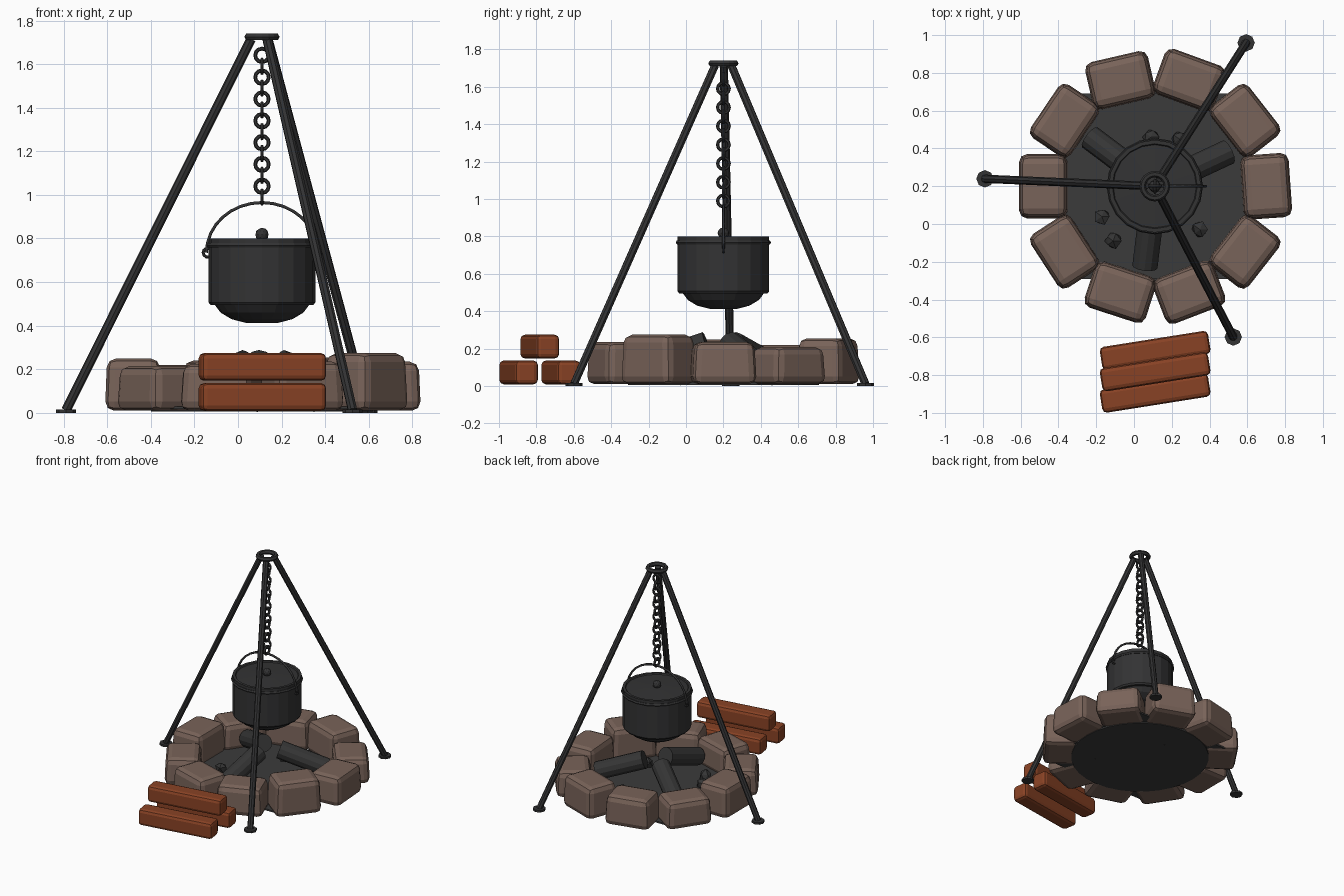
import bpy, bmesh, math, random
from math import radians, sin, cos, pi
from mathutils import Vector, Matrix

if "Cube" in bpy.data.objects:
    bpy.data.objects.remove(bpy.data.objects["Cube"])
random.seed(4)
CX, CY = 0.11, 0.20          # middle of the fire


def material(name, rgb):
    m = bpy.data.materials.new(name)
    m.use_nodes = True
    m.diffuse_color = (*rgb, 1)
    m.node_tree.nodes["Principled BSDF"].inputs["Base Color"].default_value = (*rgb, 1)
    return m


STONE = material("brown stone", (0.19, 0.125, 0.1))
WOOD = material("red brown wood", (0.25, 0.055, 0.018))
IRON = material("black iron", (0.033, 0.033, 0.034))
ASH = material("dark ash", (0.044, 0.044, 0.044))
CHAR = material("charred wood", (0.036, 0.036, 0.036))


def finish(name, bm, mat, matrix=Matrix()):
    bmesh.ops.recalc_face_normals(bm, faces=bm.faces)
    mesh = bpy.data.meshes.new(name)
    bm.to_mesh(mesh)
    bm.free()
    mesh.materials.append(mat)
    ob = bpy.data.objects.new(name, mesh)
    ob.matrix_world = matrix
    bpy.context.collection.objects.link(ob)
    return ob


def block(name, size, loc, turn, mat, bevel, segments=2, taper=1.0):
    """Bevelled box, optionally narrower at the top."""
    bm = bmesh.new()
    bmesh.ops.create_cube(bm, size=1)
    for v in bm.verts:
        k = taper if v.co.z > 0 else 1
        v.co = Vector((v.co.x * size[0] * k, v.co.y * size[1] * k, v.co.z * size[2]))
    if bevel:
        bmesh.ops.bevel(bm, geom=bm.edges[:], offset=bevel, segments=segments,
                        profile=0.5, affect='EDGES')
    return finish(name, bm, mat, Matrix.Translation(loc) @ Matrix.Rotation(turn, 4, 'Z'))


def rod(name, a, b, radius, mat, sides=8):
    """Cylinder between two points."""
    a, b = Vector(a), Vector(b)
    bm = bmesh.new()
    bmesh.ops.create_cone(bm, cap_ends=True, segments=sides, radius1=radius,
                          radius2=radius, depth=(b - a).length)
    turn = (b - a).to_track_quat('Z', 'Y').to_matrix().to_4x4()
    return finish(name, bm, mat, Matrix.Translation((a + b) / 2) @ turn)


def lathe(name, profile, loc, mat, sides, closed=False):
    """Spin an (r, z) profile about z."""
    bm = bmesh.new()
    rings = [[bm.verts.new((r * cos(2 * pi * i / sides), r * sin(2 * pi * i / sides), z))
              for i in range(sides)] for r, z in profile]
    pairs = list(zip(rings, rings[1:]))
    if closed:
        pairs.append((rings[-1], rings[0]))
    else:
        bm.faces.new(rings[0])
        bm.faces.new(rings[-1])
    for lo, hi in pairs:
        for i in range(sides):
            j = (i + 1) % sides
            bm.faces.new((lo[i], lo[j], hi[j], hi[i]))
    return finish(name, bm, mat, Matrix.Translation(loc))


def ring(name, major, minor, loc, mat, sides=16, tube=6):
    profile = [(major + minor * cos(2 * pi * t / tube), minor * sin(2 * pi * t / tube))
               for t in range(tube)]
    return lathe(name, profile, loc, mat, sides, closed=True)


def ball(name, radius, loc, mat, jitter=0.0):
    bm = bmesh.new()
    bmesh.ops.create_icosphere(bm, subdivisions=1 if jitter else 2, radius=radius)
    for v in bm.verts:
        v.co *= 1 + random.uniform(-jitter, jitter)
    return finish(name, bm, mat, Matrix.Translation(loc))


def polar(r, degrees, z):
    return (CX + r * cos(radians(degrees)), CY + r * sin(radians(degrees)), z)


# Ash bed
rod("pit_floor", (CX, CY, 0.006), (CX, CY, 0.02), 0.51, ASH, 32)
block("ash_bed", (0.98, 0.98, 0.012), (CX, CY, 0.024), 0, ASH, 0)

# Ring of hearth stones, each with its own height and twist
heights = [0.235, 0.21, 0.255, 0.24, 0.22, 0.25, 0.215, 0.225, 0.235, 0.275]
twists = [4, 2, -2, -5, 2, 0, -3, 0, 3, -2]
for i, (top, twist) in enumerate(zip(heights, twists)):
    h = top - 0.01
    block(f"hearth_stone_{i + 1}", (0.26, 0.345, h), polar(0.59, 36 * i, 0.01 + h / 2),
          radians(36 * i + twist), STONE, 0.042, 2, 0.93)

# Charred logs leaning to the middle, and loose coals
for i, angle in enumerate((25, 143, 263)):
    rod(f"charred_log_{i + 1}", polar(0.43, angle, 0.11), polar(0.09, angle, 0.225),
        0.067, CHAR, 12)
coals = [(-0.17, 0.04), (-0.11, -0.09), (0.35, -0.03), (0.09, 0.46), (0.24, 0.45)]
for i, (x, y) in enumerate(coals):
    ball(f"coal_{i + 1}", 0.045, (x, y, 0.055), CHAR, 0.2)

# Stack of split firewood
tilt = radians(9)
for name, y, z in (("front", -0.895, 0.073), ("back", -0.67, 0.073), ("top", -0.782, 0.211)):
    block(f"firewood_{name}", (0.58, 0.125, 0.127), (0.112, y, z), tilt, WOOD, 0.024)

# Tripod
for i, angle in enumerate((177.5, 57.5, -62.5)):
    rod(f"tripod_leg_{i + 1}", polar(0.9, angle, 0.012), polar(0.05, angle, 1.715), 0.022, IRON)
    rod(f"tripod_foot_{i + 1}", polar(0.9, angle, 0), polar(0.9, angle, 0.016), 0.046, IRON)
ring("tripod_collar", 0.064, 0.017, (CX, CY, 1.725), IRON)

# Chain of links, turned a quarter each time
for i in range(14):
    link = ring(f"chain_link_{i + 1}", 0.031, 0.009, (CX, CY, 1.64 - 0.05 * i), IRON, 12)
    link.rotation_euler = (pi / 2, 0, 0 if i % 2 == 0 else pi / 2)

# Cooking pot with rounded bottom, rim, lid and knob
lathe("pot_body", [(0.07, 0.412), (0.14, 0.43), (0.19, 0.46), (0.216, 0.495), (0.236, 0.495),
                   (0.245, 0.507), (0.245, 0.78)], (CX, CY, 0), IRON, 20)
ring("pot_rim", 0.243, 0.012, (CX, CY, 0.768), IRON, 20)
lathe("pot_lid", [(0.245, 0.775), (0.245, 0.8), (0.225, 0.8), (0.22, 0.792), (0.06, 0.8)],
      (CX, CY, 0), IRON, 20)
ball("lid_knob", 0.031, (CX, CY, 0.818), IRON)

# Wire handle and the ears that hold it
curve = bpy.data.curves.new("pot_handle", 'CURVE')
curve.dimensions = '3D'
curve.bevel_depth = 0.008
curve.bevel_resolution = 1
spline = curve.splines.new('POLY')
spline.points.add(16)
for i, p in enumerate(spline.points):
    a = pi * i / 16
    p.co = (CX + 0.255 * cos(a), CY, 0.735 + 0.23 * sin(a), 1)
curve.materials.append(IRON)
bpy.context.collection.objects.link(bpy.data.objects.new("pot_handle", curve))
for side, s in (("left", 1), ("right", -1)):
    ear = ring(f"handle_ear_{side}", 0.02, 0.007, (CX + 0.25 * s, CY, 0.735), IRON, 10)
    ear.rotation_euler = (pi / 2, 0, 0)
